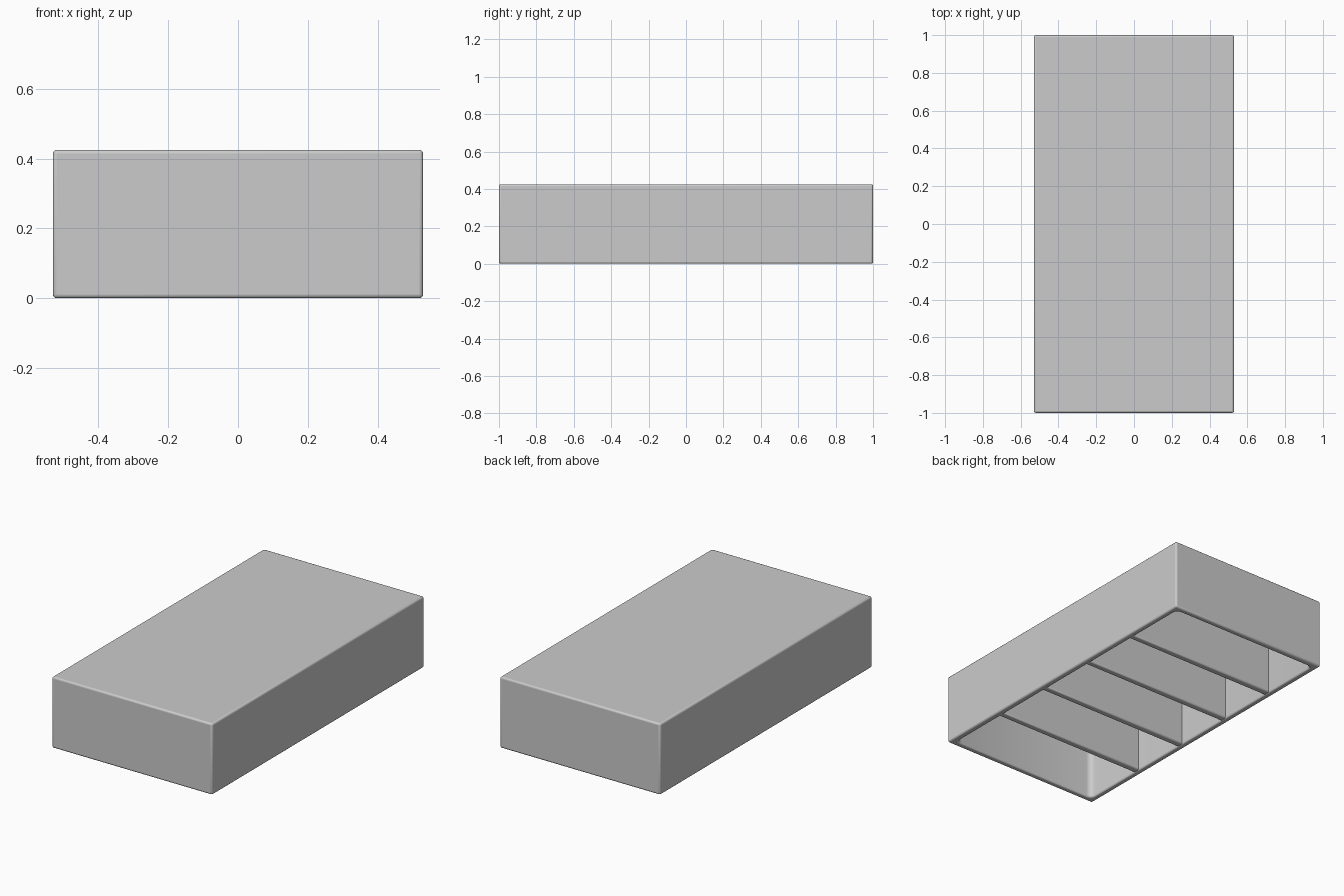
import bpy, bmesh

if "Cube" in bpy.data.objects:
    bpy.data.objects.remove(bpy.data.objects["Cube"])

W, L, H = 1.06, 2.0, 0.425   # overall size
WALL = 0.05
DIV = 0.04                   # divider thickness


def finish(bm, name, bevel):
    mesh = bpy.data.meshes.new(name)
    bm.to_mesh(mesh)
    bm.free()
    ob = bpy.data.objects.new(name, mesh)
    bpy.context.collection.objects.link(ob)
    mod = ob.modifiers.new("soft_edges", 'BEVEL')
    mod.width, mod.segments = bevel, 3
    mod.limit_method, mod.angle_limit = 'ANGLE', 0.9
    bpy.ops.object.select_all(action='DESELECT')
    ob.select_set(True)
    bpy.context.view_layer.objects.active = ob
    bpy.ops.object.shade_smooth_by_angle()
    return ob


def box(size, centre):
    bm = bmesh.new()
    bmesh.ops.create_cube(bm, size=1)
    bmesh.ops.scale(bm, vec=size, verts=bm.verts)
    bmesh.ops.translate(bm, vec=centre, verts=bm.verts)
    return bm


# Hollow shell, open underneath
bm = box((W, L, H), (0, 0, H / 2))
bm.normal_update()
bottom = min(bm.faces, key=lambda f: f.calc_center_median().z)
bmesh.ops.inset_region(bm, faces=[bottom], thickness=WALL)
cavity = bmesh.ops.extrude_discrete_faces(bm, faces=[bottom])["faces"][0]
bmesh.ops.translate(bm, vec=(0, 0, H - WALL), verts=cavity.verts)
# Rounded vertical corners inside the cavity
corners = [e for e in bm.edges
           if abs(e.verts[0].co.z - e.verts[1].co.z) > 0.2
           and abs(e.verts[0].co.x) < W / 2 - 0.01]
bmesh.ops.bevel(bm, geom=corners, offset=0.035, segments=4, profile=0.5, affect='EDGES')
bmesh.ops.recalc_face_normals(bm, faces=bm.faces)
finish(bm, "hollow_shell", 0.012)

# Four cross dividers making five equal bays
pitch = (L - 2 * WALL) / 5
for i in range(4):
    y = (i - 1.5) * pitch
    h = H - WALL / 2 - 0.004
    bm = box((W - WALL, DIV, h), (0, y, 0.004 + h / 2))
    finish(bm, f"divider_{i + 1}", 0.008)
